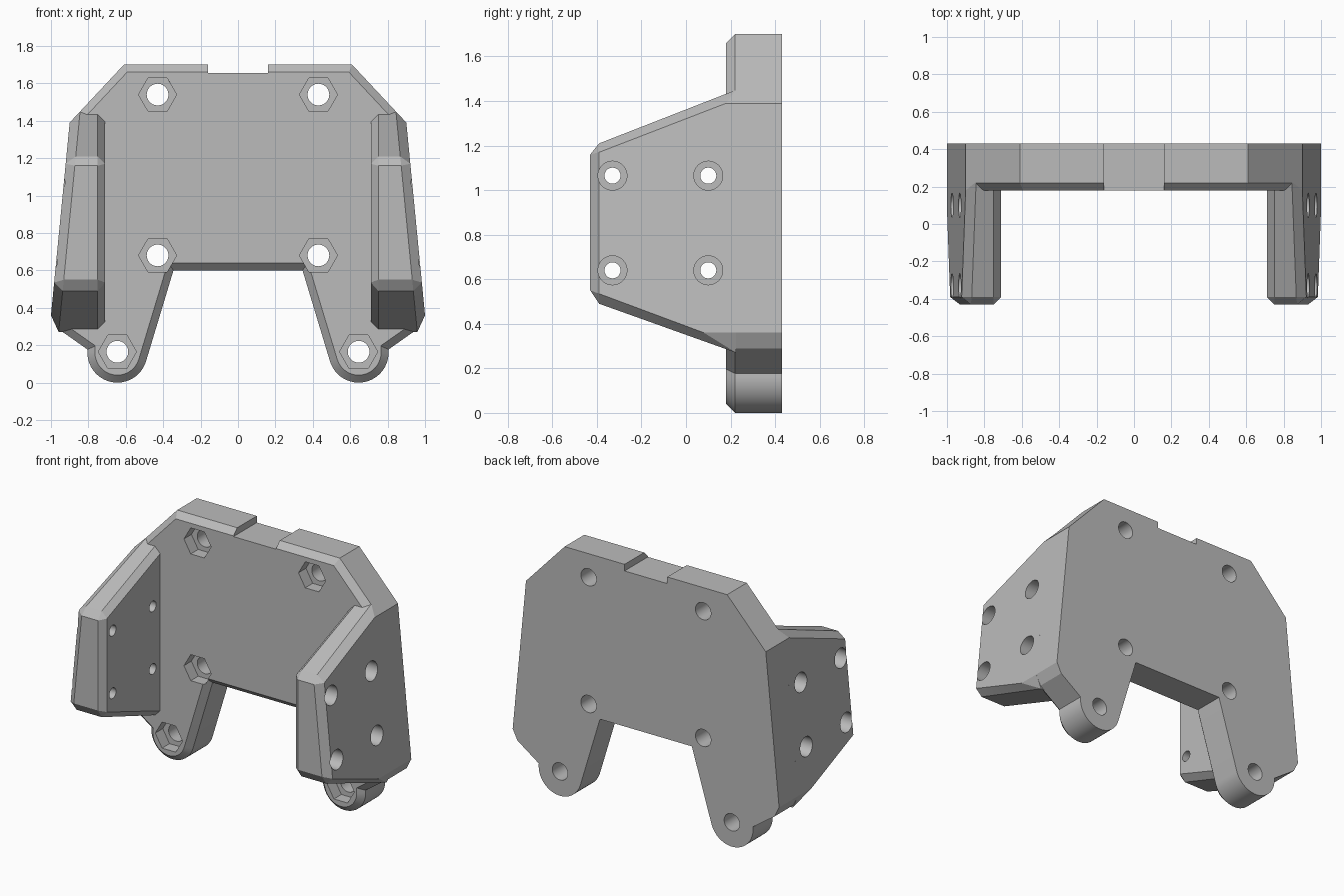
import bpy, bmesh
from math import sin, cos, pi, radians
from mathutils import Matrix, Vector

cube = bpy.data.objects.get("Cube")
if cube:
    bpy.data.objects.remove(cube, do_unlink=True)

grey = bpy.data.materials.new("light_grey")
grey.use_nodes = True
COLOUR = (0.5, 0.5, 0.5, 1)
grey.diffuse_color = COLOUR
grey.node_tree.nodes["Principled BSDF"].inputs["Base Color"].default_value = COLOUR


def make_object(name, bm):
    bmesh.ops.recalc_face_normals(bm, faces=bm.faces)
    mesh = bpy.data.meshes.new(name)
    bm.to_mesh(mesh)
    bm.free()
    mesh.materials.append(grey)
    obj = bpy.data.objects.new(name, mesh)
    bpy.context.collection.objects.link(obj)
    return obj


def combine(target, other, operation):
    """Apply a boolean and throw the operand away."""
    mod = target.modifiers.new("boolean", 'BOOLEAN')
    mod.operation, mod.object, mod.solver = operation, other, 'EXACT'
    bpy.context.view_layer.objects.active = target
    bpy.ops.object.modifier_apply(modifier=mod.name)
    bpy.data.objects.remove(other, do_unlink=True)


def inset(points, d):
    """Mitred inward offset of a counter-clockwise outline."""
    result = []
    for i, p in enumerate(points):
        a = (p - points[i - 1]).normalized()
        b = (points[(i + 1) % len(points)] - p).normalized()
        na, nb = Vector((-a.y, a.x)), Vector((-b.y, b.x))
        result.append(p + (na + nb) * d / (1 + na.dot(nb)))
    return result


def prism(axis, centre, radius, depth, sides):
    """Cylinder or hexagon along x or y."""
    bm = bmesh.new()
    turn = Matrix.Rotation(pi / 2, 4, 'Y' if axis == 'x' else 'X')
    bmesh.ops.create_cone(bm, cap_ends=True, segments=sides, radius1=radius, radius2=radius,
                          depth=depth, matrix=Matrix.Translation(centre) @ turn)
    return make_object("cutter", bm)


FRONT, BACK, CHAMFER = 0.18, 0.43, 0.04
LUG = Vector((0.645, 0.16))


def back_plate():
    # Left half from the bottom middle up to the top, counter-clockwise
    half = [Vector((0.345, 0.60))]
    for i in range(25):
        t = radians(197 + (366 - 197) * i / 24)
        half.append(LUG + 0.16 * Vector((cos(t), sin(t))))
    half += [Vector(p) for p in ((0.965, 0.29), (1.0, 0.36), (0.90, 1.39), (0.61, 1.70))]
    outline = half + [Vector((-p.x, p.y)) for p in reversed(half)]
    layers = [(BACK, outline), (FRONT + CHAMFER, outline), (FRONT, inset(outline, CHAMFER))]
    bm = bmesh.new()
    rings = [[bm.verts.new((p.x, y, p.y)) for p in pts] for y, pts in layers]
    for r, s in zip(rings, rings[1:]):
        for i in range(len(r)):
            bm.faces.new((r[i - 1], r[i], s[i], s[i - 1]))
    bm.faces.new(rings[0])
    bm.faces.new(rings[-1])
    return make_object("mounting_bracket", bm)


def side_wall(side):
    # Chamfered convex wall with a leaning outer face
    full = [(0.225, 1.45), (-0.39, 1.21), (-0.43, 1.16), (-0.43, 0.55), (-0.39, 0.49), (0.225, 0.27)]
    inner = [(0.225, 1.41), (-0.39, 1.17), (-0.39, 0.535), (0.225, 0.31)]
    outer = [(0.225, 1.39), (0.18, 1.39), (-0.39, 1.17), (-0.39, 0.535), (0.08, 0.36), (0.225, 0.36)]

    def lean(z):
        return 0.90 + (1.39 - z) * 0.0971

    bm = bmesh.new()
    for y, z in inner:
        bm.verts.new((side * 0.71, y, z))
    for y, z in full:
        bm.verts.new((side * 0.75, y, z))
        bm.verts.new((side * (lean(z) - 0.05), y, z))
    for y, z in outer:
        bm.verts.new((side * lean(z), y, z))
    bmesh.ops.convex_hull(bm, input=bm.verts)
    bmesh.ops.dissolve_limit(bm, angle_limit=radians(1), verts=bm.verts, edges=bm.edges)
    return make_object("side_wall", bm)


bracket = back_plate()

# Shallow notch in the middle of the top edge
bm = bmesh.new()
bmesh.ops.create_cube(bm, size=1, matrix=Matrix.Translation((0, 0.3, 1.755)) @ Matrix.Diagonal((0.32, 0.5, 0.2, 1)))
combine(bracket, make_object("cutter", bm), 'DIFFERENCE')

for side in (-1, 1):
    combine(bracket, side_wall(side), 'UNION')
    # Bolt holes with hexagonal nut pockets
    for x, z in ((0.43, 1.54), (0.43, 0.68), (0.645, 0.165)):
        combine(bracket, prism('y', (side * x, 0.3, z), 0.058, 0.6, 48), 'DIFFERENCE')
        nut = prism('y', (0, 0, 0), 0.102, 0.16, 6)
        nut.data.transform(Matrix.Rotation(pi / 6, 4, 'Y'))
        # Keep a corner of the hexagon pointing sideways
        if max(v.co.x for v in nut.data.vertices) < 0.1:
            nut.data.transform(Matrix.Rotation(pi / 6, 4, 'Y'))
        nut.data.transform(Matrix.Translation((side * x, FRONT, z)))
        combine(bracket, nut, 'DIFFERENCE')
    # Counterbored screw holes through the wall
    for y in (-0.33, 0.10):
        for z in (0.64, 1.065):
            combine(bracket, prism('x', (side * 0.85, y, z), 0.036, 0.6, 48), 'DIFFERENCE')
            combine(bracket, prism('x', (side * 1.0, y, z), 0.065, 0.4, 48), 'DIFFERENCE')

bpy.ops.object.select_all(action='DESELECT')
bracket.select_set(True)
bpy.context.view_layer.objects.active = bracket
bpy.ops.object.shade_smooth_by_angle(angle=radians(15))
